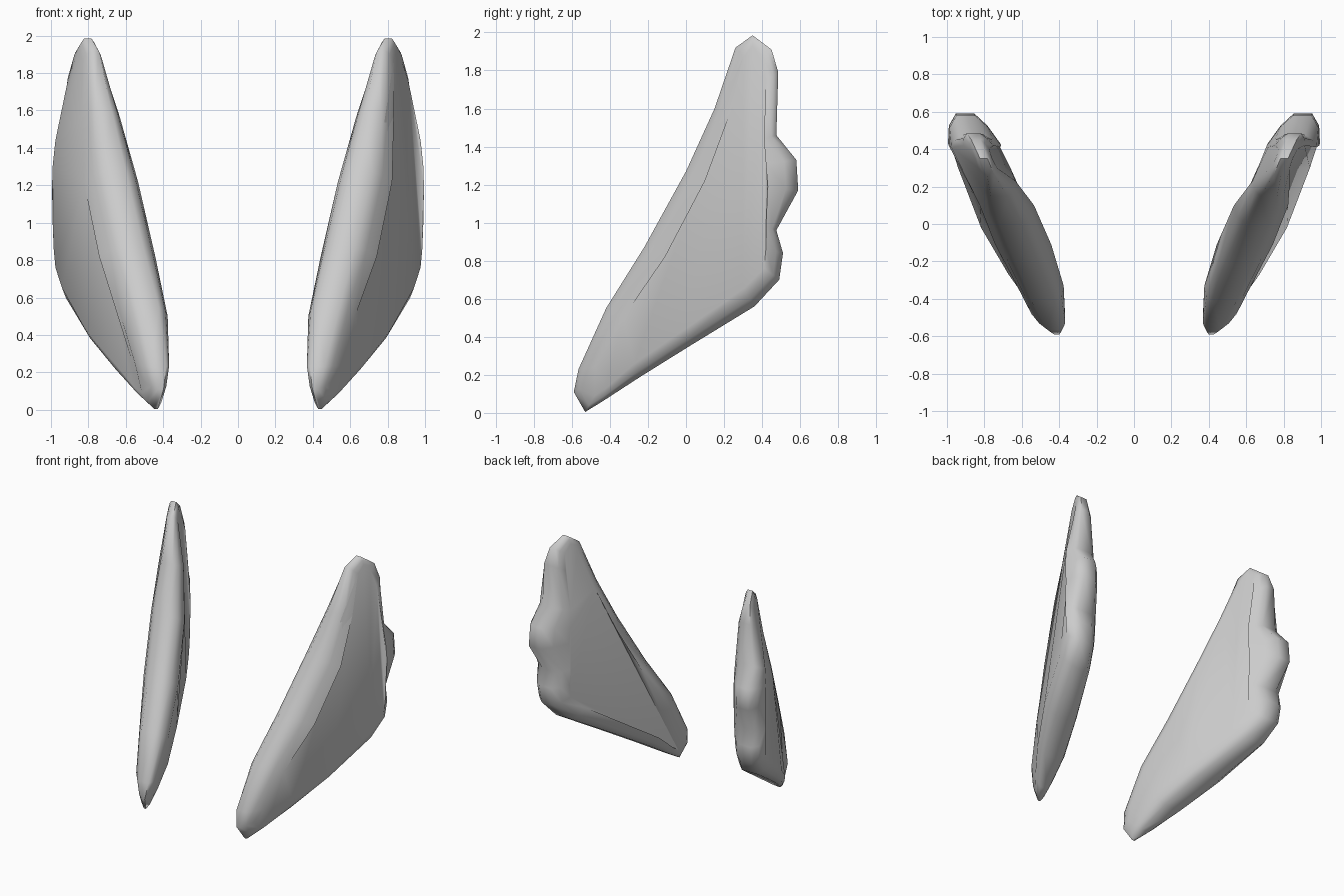
import bpy, bmesh, math

# Wing profile: outline y, z, rim half thickness | inner contour y, z, half thickness
PROFILE = [
    (0.35, 1.985, 0.02, 0.35, 1.93, 0.045),
    (0.26, 1.92, 0.02, 0.30, 1.87, 0.05),
    (0.15, 1.60, 0.045, 0.23, 1.57, 0.10),
    (0.00, 1.27, 0.06, 0.10, 1.22, 0.145),
    (-0.22, 0.87, 0.06, -0.11, 0.82, 0.15),
    (-0.42, 0.55, 0.06, -0.33, 0.50, 0.125),
    (-0.565, 0.23, 0.04, -0.48, 0.24, 0.09),
    (-0.59, 0.11, 0.015, -0.52, 0.15, 0.06),
    (-0.53, 0.005, 0.01, -0.48, 0.09, 0.055),
    (-0.44, 0.06, 0.03, -0.42, 0.13, 0.08),
    (-0.24, 0.19, 0.07, -0.27, 0.26, 0.125),
    (0.02, 0.352, 0.08, -0.02, 0.43, 0.15),
    (0.36, 0.56, 0.07, 0.30, 0.65, 0.14),
    (0.49, 0.70, 0.05, 0.41, 0.76, 0.13),
    (0.51, 0.84, 0.05, 0.42, 0.86, 0.135),
    (0.475, 0.96, 0.06, 0.42, 0.98, 0.14),
    (0.59, 1.17, 0.05, 0.43, 1.19, 0.14),
    (0.58, 1.33, 0.05, 0.42, 1.31, 0.14),
    (0.475, 1.46, 0.06, 0.41, 1.44, 0.13),
    (0.485, 1.79, 0.035, 0.42, 1.75, 0.08),
    (0.45, 1.91, 0.025, 0.40, 1.87, 0.05),
]


def lean(i):
    # The front edge bulges inward, the scalloped back edge outward
    if 2 <= i <= 5:
        return -0.02
    return 0.018 if 11 <= i <= 18 else 0.0


def build_wing(name, side):
    bm = bmesh.new()

    def ring(t, sign):
        # t = 0 is the rim, t = 1 the inner contour; thickness swells round
        verts = []
        swell = math.sin(t * math.pi / 2)
        for i, (y0, z0, h0, y1, z1, h1) in enumerate(PROFILE):
            y, z = y0 + (y1 - y0) * t, z0 + (z1 - z0) * t
            half = h0 + (h1 - h0) * swell
            x = 0.658 + 0.415 * y + lean(i) * swell + sign * half
            verts.append(bm.verts.new((side * x, y, z)))
        return verts

    # Rings run from the inner face, around the rim, to the outer face
    rings = [ring(t, -1) for t in (1, 0.4, 0)] + [ring(t, 1) for t in (0, 0.4, 1)]
    n = len(PROFILE)
    for a, b in zip(rings, rings[1:]):
        for i in range(n):
            j = (i + 1) % n
            bm.faces.new((a[i], a[j], b[j], b[i]))
    caps = [bm.faces.new(rings[0]), bm.faces.new(rings[-1])]
    bmesh.ops.triangulate(bm, faces=caps)
    bmesh.ops.recalc_face_normals(bm, faces=bm.faces)

    mesh = bpy.data.meshes.new(name)
    bm.to_mesh(mesh)
    bm.free()
    obj = bpy.data.objects.new(name, mesh)
    bpy.context.collection.objects.link(obj)
    bpy.ops.object.select_all(action='DESELECT')
    obj.select_set(True)
    bpy.context.view_layer.objects.active = obj
    bpy.ops.object.shade_smooth_by_angle(angle=math.radians(62))
    return obj


# Mirrored pair of wings
build_wing("right_wing", 1)
build_wing("left_wing", -1)
